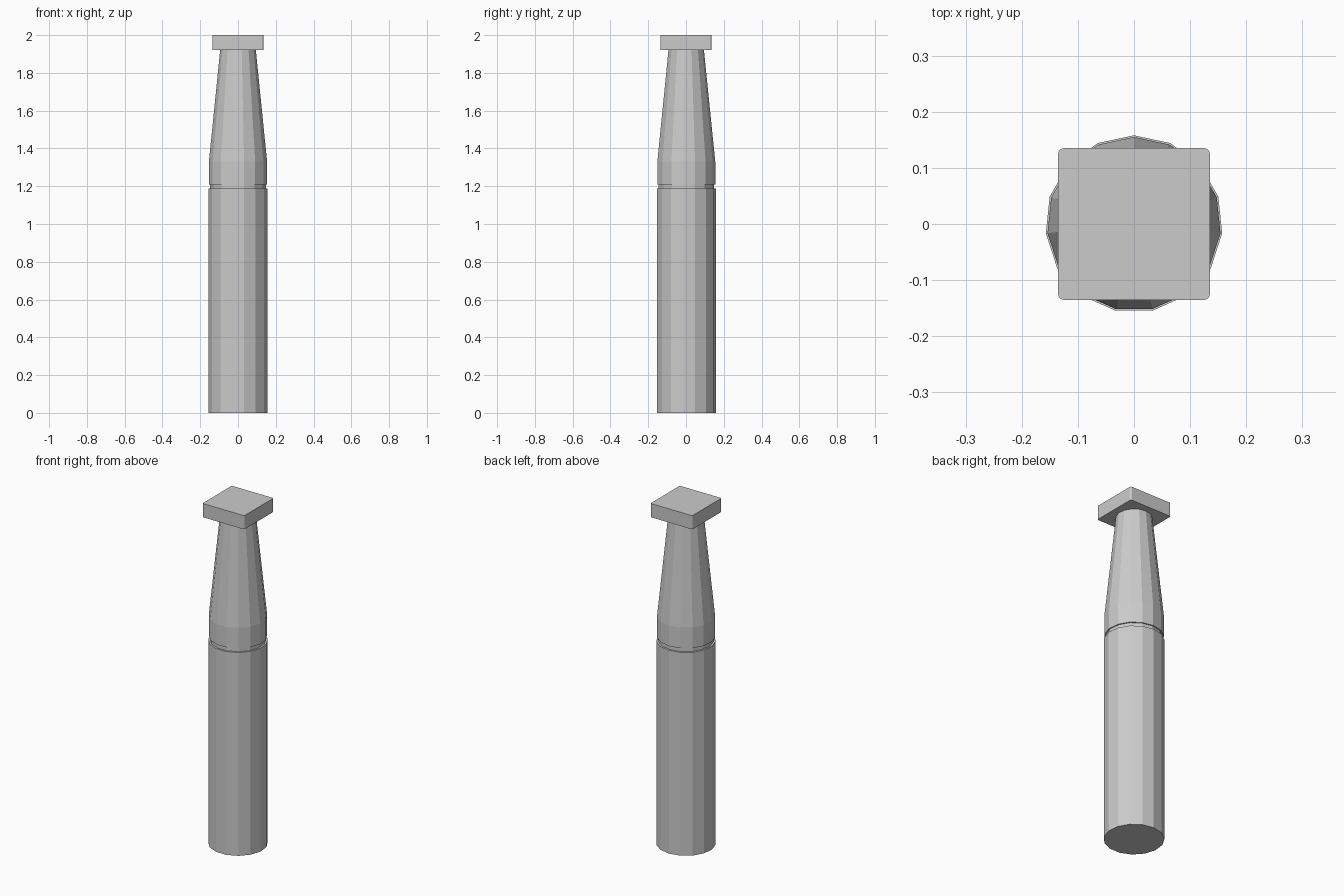
import bpy, bmesh
from math import sin, cos, tau

if "Cube" in bpy.data.objects:
    bpy.data.objects.remove(bpy.data.objects["Cube"])

SIDES = 15

def lathe(name, profile):
    """Closed flat-faced solid turned from (radius, z) points, one corner towards +y."""
    bm = bmesh.new()
    rings = [[bm.verts.new((r * sin(tau * i / SIDES), r * cos(tau * i / SIDES), z))
              for i in range(SIDES)] for r, z in profile]
    for a, b in zip(rings, rings[1:]):
        for i in range(SIDES):
            j = (i + 1) % SIDES
            bm.faces.new((a[i], a[j], b[j], b[i]))
    bm.faces.new(rings[0])
    bm.faces.new(rings[-1])
    return finish(name, bm)

def finish(name, bm):
    bmesh.ops.recalc_face_normals(bm, faces=bm.faces)
    mesh = bpy.data.meshes.new(name)
    bm.to_mesh(mesh)
    bm.free()
    obj = bpy.data.objects.new(name, mesh)
    bpy.context.collection.objects.link(obj)
    return obj

# Post: straight shaft, narrow groove, then a short collar and tapered top
lathe("post", [(0.158, 0), (0.158, 1.187), (0.148, 1.187), (0.148, 1.21),
               (0.155, 1.21), (0.155, 1.33), (0.095, 1.92)])

# Square cap with slightly rounded upright corners
bm = bmesh.new()
bmesh.ops.create_cube(bm, size=1)
for v in bm.verts:
    v.co = (v.co.x * 0.27, v.co.y * 0.27, 1.96 + v.co.z * 0.08)
upright = [e for e in bm.edges if abs(e.verts[0].co.z - e.verts[1].co.z) > 0.01]
bmesh.ops.bevel(bm, geom=upright, offset=0.009, segments=3, profile=0.5, affect='EDGES')
finish("cap", bm)
